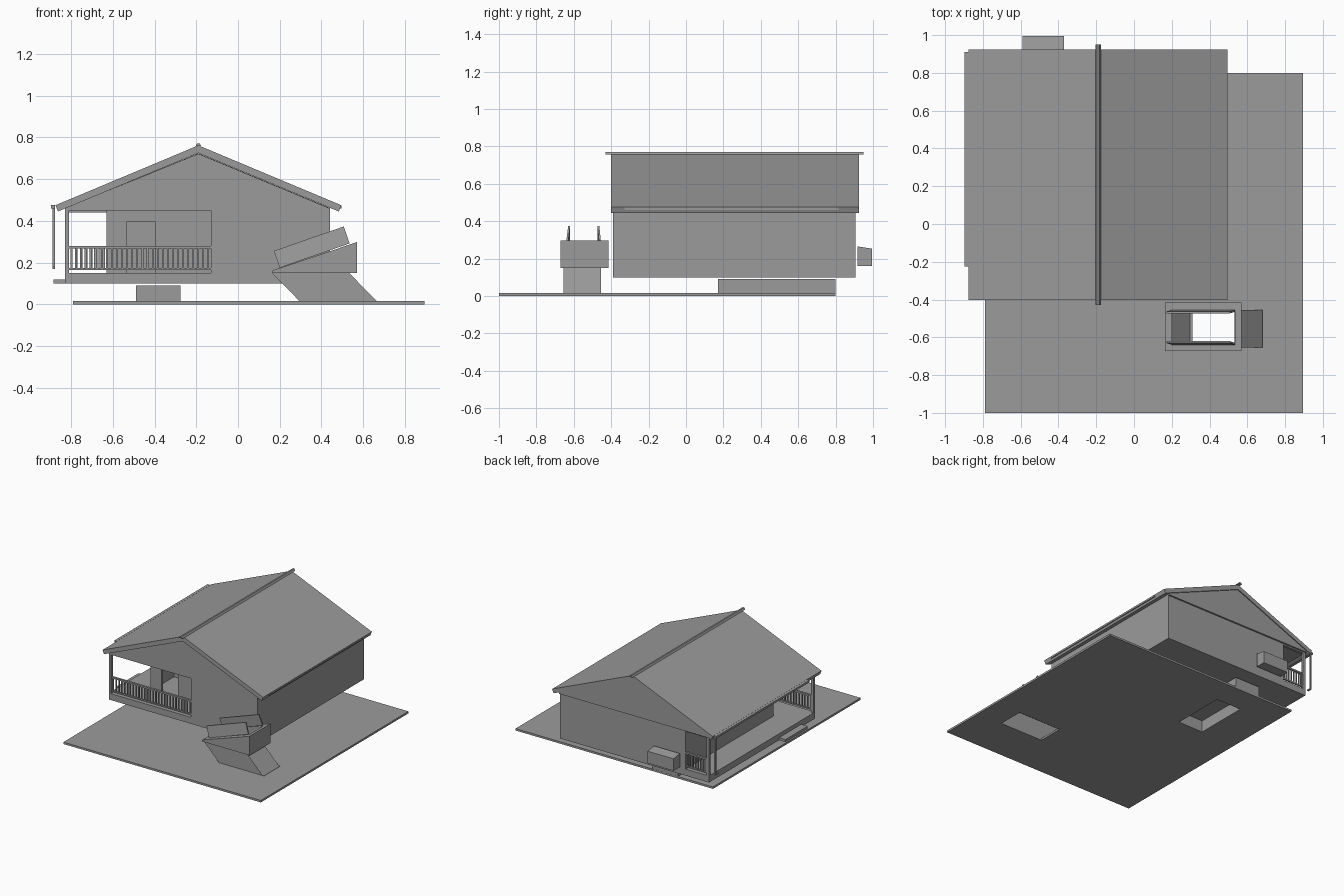
import bpy, bmesh
from mathutils import Vector

if "Cube" in bpy.data.objects:
    bpy.data.objects.remove(bpy.data.objects["Cube"], do_unlink=True)

GREY = (0.33, 0.33, 0.33, 1)
mat = bpy.data.materials.new("plain_grey")
mat.use_nodes = True
mat.diffuse_color = GREY
mat.node_tree.nodes["Principled BSDF"].inputs["Base Color"].default_value = GREY


def finish(name, bm):
    bmesh.ops.recalc_face_normals(bm, faces=bm.faces)
    mesh = bpy.data.meshes.new(name)
    bm.to_mesh(mesh)
    bm.free()
    mesh.materials.append(mat)
    ob = bpy.data.objects.new(name, mesh)
    bpy.context.collection.objects.link(ob)
    return ob


def prism(name, profile, y0, y1):
    """Extrude an (x, z) profile from y0 to y1."""
    bm = bmesh.new()
    face = bm.faces.new([bm.verts.new((x, y0, z)) for x, z in profile])
    out = bmesh.ops.extrude_face_region(bm, geom=[face])
    moved = [v for v in out["geom"] if isinstance(v, bmesh.types.BMVert)]
    bmesh.ops.translate(bm, verts=moved, vec=(0, y1 - y0, 0))
    return finish(name, bm)


def box(name, x0, x1, y0, y1, z0, z1):
    return prism(name, [(x0, z0), (x1, z0), (x1, z1), (x0, z1)], y0, y1)


def tube(name, x0, x1, y0, y1, z0, z1, shift=0, capped=False):
    """Open shaft whose top is shifted along x."""
    bm = bmesh.new()
    rings = []
    for z, s in ((z0, 0), (z1, shift)):
        rings.append([bm.verts.new((x + s, y, z)) for x, y in
                      ((x0, y0), (x1, y0), (x1, y1), (x0, y1))])
    low, top = rings
    for i in range(4):
        j = (i + 1) % 4
        bm.faces.new((low[i], low[j], top[j], top[i]))
    if capped:
        bm.faces.new(top)
    return finish(name, bm)


def cut(ob, *bounds):
    """Cut a box-shaped opening."""
    cutter = box("opening_cutter", *bounds)
    cutter.hide_render = True
    mod = ob.modifiers.new("opening", "BOOLEAN")
    mod.operation = "DIFFERENCE"
    mod.solver = "EXACT"
    mod.object = cutter
    bpy.context.view_layer.objects.active = ob
    bpy.ops.object.modifier_apply(modifier=mod.name)
    bpy.data.objects.remove(cutter, do_unlink=True)


def railing(name, x0, x1, y, count):
    box(name + "_bottom_rail", x0, x1, y - 0.006, y + 0.006, 0.165, 0.175)
    box(name + "_top_rail", x0, x1, y - 0.008, y + 0.008, 0.268, 0.28)
    for i in range(count):
        x = x0 + (x1 - x0) * (i + 0.5) / count
        box(name + "_baluster", x - 0.004, x + 0.004, y - 0.004, y + 0.004, 0.175, 0.268)


# Shared house limits
L, R, F, B, RIDGE = -0.83, 0.44, -0.39, 0.905, -0.19
T = 0.02

# Ground plate with two shaft openings
ground = box("ground_plate", -0.79, 0.895, -1, 0.80, 0, 0.015)
cut(ground, 0.31, 0.68, -0.655, -0.455, -0.1, 0.1)
cut(ground, -0.49, -0.275, 0.17, 0.59, -0.1, 0.1)
tube("foundation", -0.49, -0.275, 0.17, 0.799, 0.012, 0.09, capped=True)

# Floor, ceiling and outer walls
box("floor", L, R - T, F + T, B - T, 0.10, 0.15)
box("ceiling", L, R - T, F + T, B - T, 0.45, 0.458)
box("right_wall", R - T, R, F + T, B - T, 0.10, 0.46)
front = prism("front_wall", [(L, 0.10), (R, 0.10), (R, 0.46), (RIDGE, 0.722), (L, 0.46)],
              F, F + T)
cut(front, -0.81, -0.13, F - 0.1, F + 0.1, 0.15, 0.45)
back = box("back_wall", L, R, B - T, B, 0.10, 0.45)
cut(back, -0.81, -0.63, B - 0.1, B + 0.1, 0.15, 0.44)
prism("back_gable", [(L, 0.45), (R, 0.45), (R, 0.462), (RIDGE, 0.724), (L, 0.462)],
      B - T, B + 0.013)

# Porch walls with an open doorway and a small hall behind it
box("porch_side_wall", -0.63, -0.61, -0.17, B - T, 0.15, 0.45)
porch = box("porch_front_wall", -0.61, -0.11, -0.17, -0.15, 0.15, 0.45)
cut(porch, -0.535, -0.395, -0.3, 0, 0.14, 0.395)
box("porch_end_wall", -0.13, -0.11, F + T, -0.17, 0.15, 0.45)
box("hall_partition", -0.61, R - T, 0.09, 0.11, 0.15, 0.45)
box("porch_step", -0.885, L, -0.22, 0.05, 0.10, 0.12)
railing("front_railing", -0.81, -0.13, F + 0.01, 28)
railing("back_railing", -0.81, -0.63, B - 0.01, 8)

# Roof with ridge cap
half = 0.685
prism("roof", [(RIDGE - half, 0.475), (RIDGE, 0.762), (RIDGE + half, 0.475),
               (RIDGE + half - 0.012, 0.445), (RIDGE, 0.725), (RIDGE - half + 0.012, 0.445)],
      -0.402, 0.925)
prism("ridge_cap", [(RIDGE - 0.014, 0.757), (RIDGE - 0.006, 0.771), (RIDGE + 0.006, 0.771),
                    (RIDGE + 0.014, 0.757), (RIDGE, 0.762)], -0.43, 0.95)

# Gutters and downspout
box("left_gutter", -0.897, -0.876, -0.225, 0.91, 0.46, 0.475)
box("right_gutter", 0.484, 0.496, -0.33, 0.815, 0.46, 0.472)
box("downspout", -0.888, -0.876, 0.895, 0.907, 0.17, 0.462)
box("downspout_elbow", -0.888, -0.876, 0.87, 0.895, 0.17, 0.182)

# Wall box on the back, with a sloping lid
wall_box = box("back_wall_box", -0.59, -0.37, B + 0.013, 0.995, 0.16, 0.265)
for v in wall_box.data.vertices:
    if v.co.y > 0.95 and v.co.z > 0.2:
        v.co.z -= 0.012

# Cellar shaft and its sloping hatch frame
tube("cellar_shaft", 0.31, 0.68, -0.655, -0.455, 0, 0.15, shift=-0.147)
hatch = prism("hatch_frame", [(0.165, 0.15), (0.57, 0.15), (0.57, 0.298), (0.165, 0.162)],
              -0.672, -0.415)
cut(hatch, 0.20, 0.535, -0.628, -0.455, 0.1, 0.5)

# Open hatch doors, leaning slightly outward from the opening
door = [(0.20, 0.175), (0.535, 0.292), (0.507, 0.373), (0.172, 0.256)]
for name, y, lean in (("near_hatch_door", -0.640, 0.010), ("far_hatch_door", -0.465, -0.008)):
    leaf = prism(name, door, y, y + 0.01)
    for v in leaf.data.vertices:
        height = v.co.z - (0.175 + (v.co.x - 0.20) * 0.35)
        if height > 0.04:
            v.co += Vector((0, lean, 0))
